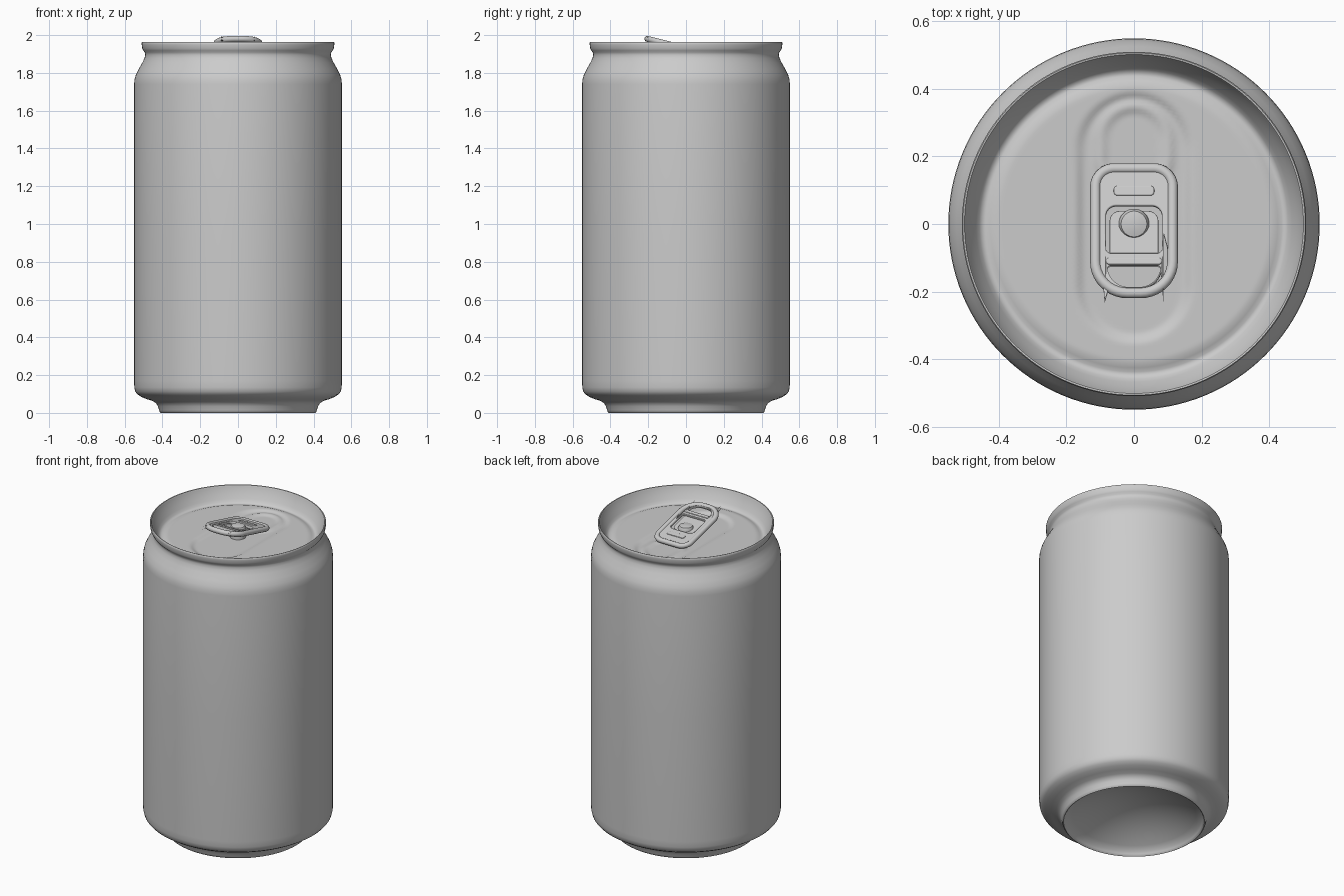
import bpy, bmesh, math

if "Cube" in bpy.data.objects:
    bpy.data.objects.remove(bpy.data.objects["Cube"])

SEG = 128

metal = bpy.data.materials.new("brushed grey metal")
metal.diffuse_color = (0.6, 0.6, 0.6, 1)
metal.use_nodes = True
metal.node_tree.nodes["Principled BSDF"].inputs["Base Color"].default_value = metal.diffuse_color


def finish(obj, angle=40):
    obj.data.materials.clear()
    obj.data.materials.append(metal)
    bpy.ops.object.select_all(action='DESELECT')
    obj.select_set(True)
    bpy.context.view_layer.objects.active = obj
    bpy.ops.object.shade_smooth_by_angle(angle=math.radians(angle))


def lathe(name, profile, relief=None, angle=40):
    """Spin (radius, z) points about z; relief(x, y) is added to the height."""
    bm = bmesh.new()
    rings = []
    for r, z in profile:
        ring = []
        for j in range(SEG):
            a = 2 * math.pi * j / SEG
            x, y = r * math.cos(a), r * math.sin(a)
            ring.append(bm.verts.new((x, y, z + (relief(x, y) if relief else 0))))
        rings.append(ring)
    for lo, hi in zip(rings, rings[1:]):
        for j in range(SEG):
            k = (j + 1) % SEG
            bm.faces.new((lo[j], lo[k], hi[k], hi[j]))
    bmesh.ops.remove_doubles(bm, verts=bm.verts, dist=1e-5)
    mesh = bpy.data.meshes.new(name)
    bm.to_mesh(mesh)
    bm.free()
    obj = bpy.data.objects.new(name, mesh)
    bpy.context.collection.objects.link(obj)
    finish(obj, angle)
    return obj


# Can wall: domed underside, foot ring, straight side, neck and rolled rim
dome = [(0.39 * i / 12, 0.15 - 0.125 * (i / 12) ** 2) for i in range(13)]
wall = dome + [
    (0.397, 0.012), (0.403, 0.003), (0.408, 0.0), (0.414, 0.004), (0.418, 0.015),
    (0.424, 0.035), (0.434, 0.052), (0.452, 0.063), (0.48, 0.072), (0.51, 0.084),
    (0.532, 0.098), (0.544, 0.113), (0.549, 0.135), (0.55, 0.17), (0.55, 0.96),
    (0.55, 1.74), (0.548, 1.765), (0.541, 1.79), (0.526, 1.82), (0.507, 1.853),
    (0.495, 1.878), (0.491, 1.895), (0.493, 1.908), (0.502, 1.918), (0.507, 1.93),
    (0.51, 1.95), (0.51, 1.959), (0.507, 1.963), (0.502, 1.962), (0.499, 1.955),
]
lathe("can_wall", wall)


def stadium(x, y, half, y0, y1):
    """Signed distance to an upright rounded slot."""
    c = max(y0 + half, min(y1 - half, y))
    return math.hypot(x, y - c) - half


def step(t):
    t = max(0.0, min(1.0, t))
    return t * t * (3 - 2 * t)


def lid_relief(x, y):
    # shallow pressed slot around the tab, and a bead around the mouth panel
    h = -0.012 * step(0.5 - stadium(x, y, 0.16, -0.34, 0.38) / 0.035)
    d = stadium(x, y, 0.10, 0.10, 0.35)
    return h + 0.008 * step(1 - abs(d) / 0.03)


# Lid: sloping inner wall, seat groove and pressed panel
lid = [(0.499, 1.955), (0.494, 1.94), (0.482, 1.915), (0.468, 1.889),
       (0.458, 1.874), (0.448, 1.866), (0.438, 1.866), (0.426, 1.871), (0.412, 1.876)]
lid += [(0.40 * (1 - i / 45), 1.877) for i in range(46)]
lathe("lid", lid, lid_relief)

# Rivet holding the tab
lathe("rivet", [(0.045, 1.86), (0.045, 1.925), (0.038, 1.937), (0.02, 1.941), (0, 1.942)])


def rounded(half, y0, y1, r_front, r_back, n=10):
    """Rounded rectangle outline, front corners at y0, back corners at y1."""
    pts = []
    corners = [(half, y1, r_back, 0, -1, -1), (-half, y1, r_back, 90, 1, -1),
               (-half, y0, r_front, 180, 1, 1), (half, y0, r_front, 270, -1, 1)]
    for cx, cy, r, a0, sx, sy in corners:
        for i in range(n + 1):
            a = math.radians(a0 + 90 * i / n)
            pts.append((cx + sx * r + r * math.cos(a), cy + sy * r + r * math.sin(a)))
    return pts


TILT = -math.atan(0.25)


def tab_part(name, loops, z=0.0, thick=0.0, bevel=0.0, tube=False):
    """Curve part lying in the tilted tab plane, turned into a mesh."""
    cu = bpy.data.curves.new(name, 'CURVE')
    cu.dimensions = '3D' if tube else '2D'
    cu.fill_mode = 'FULL' if tube else 'BOTH'
    cu.extrude = thick
    cu.bevel_depth = bevel
    cu.bevel_resolution = 3
    if not tube:
        cu.offset = -bevel
    for pts in loops:
        sp = cu.splines.new('POLY')
        sp.points.add(len(pts) - 1)
        for p, (x, y) in zip(sp.points, pts):
            p.co = (x, y, 0, 1)
        sp.use_cyclic_u = True
    obj = bpy.data.objects.new(name, cu)
    bpy.context.collection.objects.link(obj)
    c, s = math.cos(TILT), math.sin(TILT)
    obj.location = (0, -0.02 - s * z, 1.934 + c * z)
    obj.rotation_euler = (TILT, 0, 0)
    bpy.ops.object.select_all(action='DESELECT')
    obj.select_set(True)
    bpy.context.view_layer.objects.active = obj
    bpy.ops.object.convert(target='MESH')
    obj = bpy.context.view_layer.objects.active
    finish(obj)
    return obj


# Pull tab: rolled edge, plate with finger hole and window, rivet tongue, ribs
finger_hole = rounded(0.083, -0.178, -0.105, 0.068, 0.012)
window = rounded(0.083, -0.07, 0.075, 0.015, 0.03)
tab_part("tab_rolled_edge", [rounded(0.114, -0.19, 0.19, 0.095, 0.055)], bevel=0.016, tube=True)
tab_part("tab_plate", [rounded(0.114, -0.19, 0.19, 0.095, 0.055), finger_hole, window],
         thick=0.005, bevel=0.004)
tab_part("tab_tongue", [rounded(0.072, -0.075, 0.062, 0.01, 0.03)], z=-0.01, thick=0.003, bevel=0.002)
tab_part("tab_front_rib", [rounded(0.082, -0.105, -0.085, 0.008, 0.008)], z=0.007, thick=0.002, bevel=0.004)
tab_part("tab_back_rib", [rounded(0.06, 0.105, 0.135, 0.012, 0.012)], z=0.007, thick=0.002, bevel=0.004)
